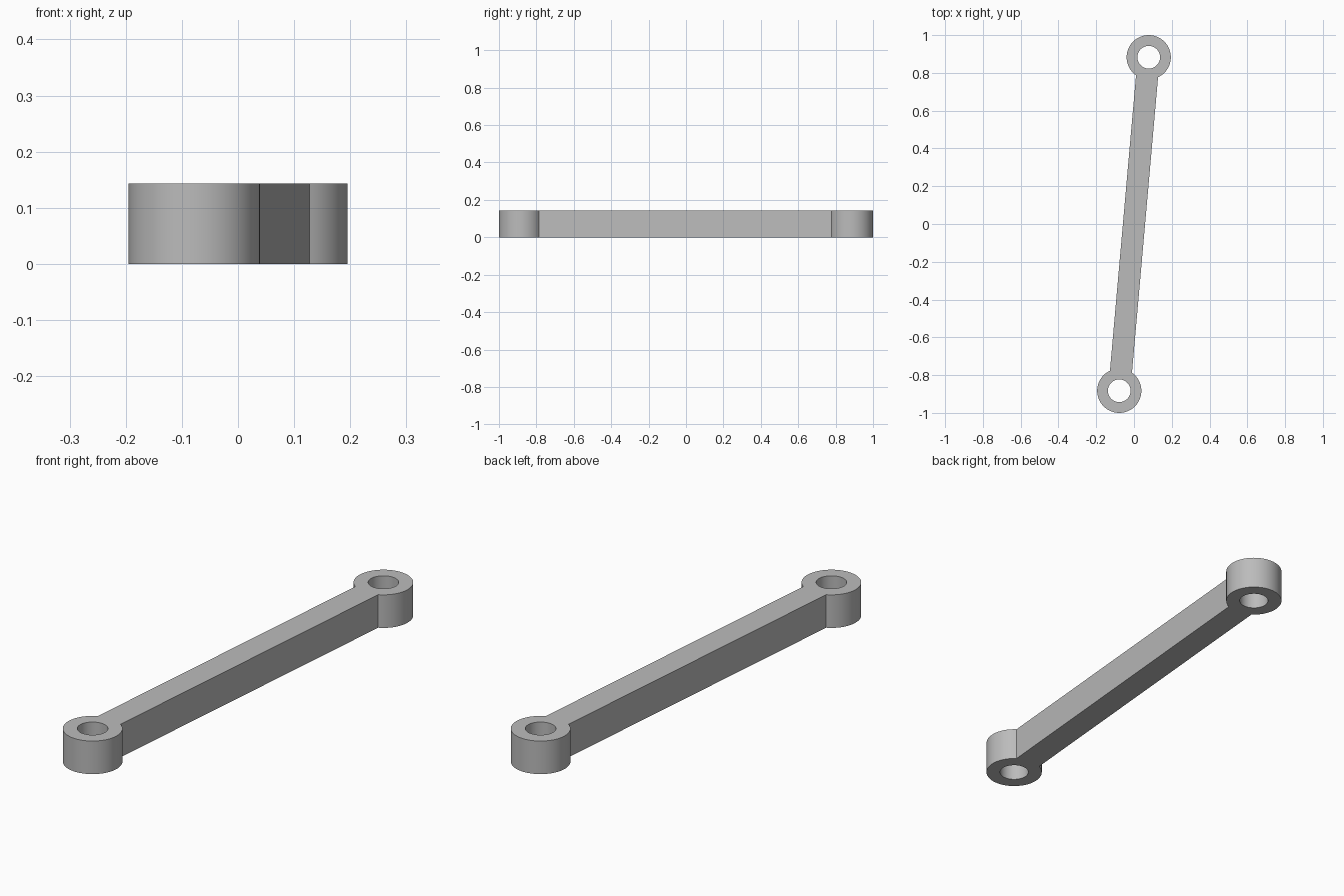
import bpy, bmesh
from math import atan2, cos, sin, pi, hypot
from mathutils import Matrix

cube = bpy.data.objects.get("Cube")
if cube:
    bpy.data.objects.remove(cube, do_unlink=True)

EYE_X, EYE_Y = 0.078, 0.883        # centre of the rear eye; the front one is opposite
OUTER, HOLE, HEIGHT = 0.117, 0.06, 0.143
SEGMENTS = 72
NECK = SEGMENTS // 12              # bar meets each eye 30 degrees off the axis

grey = bpy.data.materials.new("plain grey")
grey.use_nodes = True
colour = (0.5, 0.5, 0.5, 1)
grey.diffuse_color = colour
grey.node_tree.nodes["Principled BSDF"].inputs["Base Color"].default_value = colour

bm = bmesh.new()
reach = hypot(EYE_X, EYE_Y)


def circle(radius, side):
    """Circle of vertices round one eye, starting at the point facing the bar."""
    points = []
    for i in range(SEGMENTS):
        a = 2 * pi * i / SEGMENTS
        points.append(bm.verts.new((side * radius * sin(a),
                                    side * (reach - radius * cos(a)), 0)))
    return points


# Flat eyes, keeping the arc of each where the bar joins
bar_outline = []
for side in (1, -1):
    outer, inner = circle(OUTER, side), circle(HOLE, side)
    for i in range(SEGMENTS):
        j = (i + 1) % SEGMENTS
        bm.faces.new((outer[i], outer[j], inner[j], inner[i]))
    bar_outline += [outer[i] for i in range(NECK, -NECK - 1, -1)]

# Bar between the eyes, then thickness
bm.faces.new(bar_outline)
bmesh.ops.recalc_face_normals(bm, faces=bm.faces)
result = bmesh.ops.extrude_face_region(bm, geom=bm.faces[:], use_keep_orig=True)
top = [v for v in result["geom"] if isinstance(v, bmesh.types.BMVert)]
bmesh.ops.translate(bm, verts=top, vec=(0, 0, HEIGHT))
bmesh.ops.recalc_face_normals(bm, faces=bm.faces)

# Turn the link to its slanted position
bmesh.ops.transform(bm, matrix=Matrix.Rotation(-atan2(EYE_X, EYE_Y), 4, "Z"), verts=bm.verts)

mesh = bpy.data.meshes.new("connecting_link")
bm.to_mesh(mesh)
bm.free()
mesh.materials.append(grey)
link = bpy.data.objects.new("connecting_link", mesh)
bpy.context.collection.objects.link(link)

bpy.ops.object.select_all(action="DESELECT")
link.select_set(True)
bpy.context.view_layer.objects.active = link
bpy.ops.object.shade_smooth_by_angle(angle=pi / 6)
